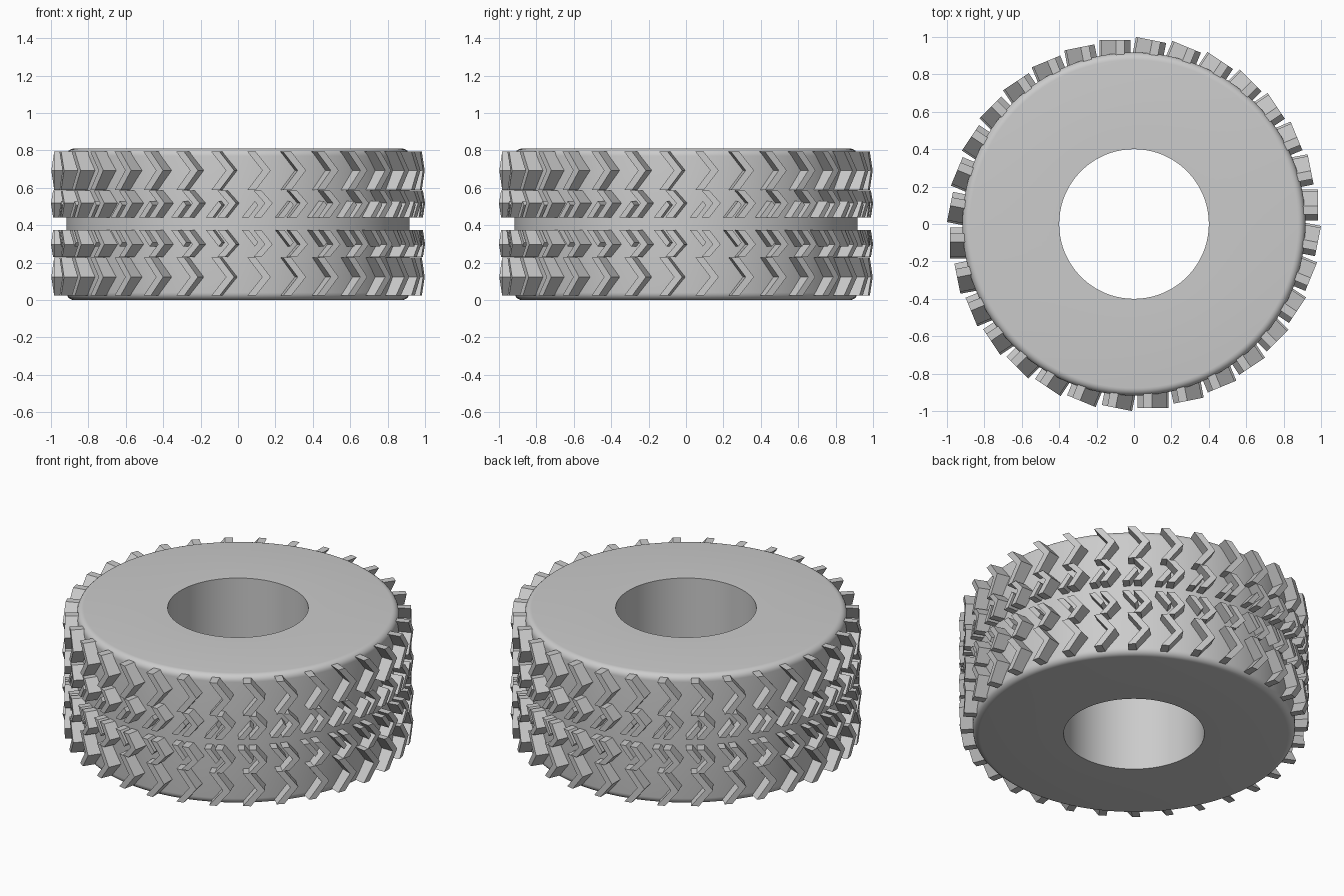
import bpy, bmesh, math
from mathutils import Matrix, Vector

cube = bpy.data.objects.get("Cube")
if cube:
    bpy.data.objects.remove(cube, do_unlink=True)

COUNT = 32          # tread blocks around the tyre
HEIGHT = 0.81
MID = HEIGHT / 2 + 0.003
R_IN, R_OUT = 0.885, 0.983

rubber = bpy.data.materials.new("grey rubber")
rubber.use_nodes = True
rubber.diffuse_color = (0.6, 0.6, 0.6, 1)
rubber.node_tree.nodes["Principled BSDF"].inputs["Base Color"].default_value = (0.6, 0.6, 0.6, 1)


def finish(bm, name):
    bmesh.ops.recalc_face_normals(bm, faces=bm.faces[:])
    mesh = bpy.data.meshes.new(name)
    bm.to_mesh(mesh)
    bm.free()
    mesh.materials.append(rubber)
    obj = bpy.data.objects.new(name, mesh)
    bpy.context.collection.objects.link(obj)
    return obj


def tyre_body():
    """Lathe a closed ring profile with rounded outer shoulders."""
    radius, hole, fillet, steps = 0.917, 0.4, 0.04, 6
    profile = [(hole, HEIGHT), (hole, 0)]
    for centre_z, start in ((fillet, -90), (HEIGHT - fillet, 0)):
        for i in range(steps + 1):
            a = math.radians(start + 90 * i / steps)
            profile.append((radius - fillet + fillet * math.cos(a),
                            centre_z + fillet * math.sin(a)))
    bm = bmesh.new()
    segments = 128
    rings = []
    for s in range(segments):
        a = math.tau * s / segments
        rings.append([bm.verts.new((r * math.cos(a), r * math.sin(a), z)) for r, z in profile])
    n = len(profile)
    for s in range(segments):
        here, there = rings[s], rings[(s + 1) % segments]
        for i in range(n):
            j = (i + 1) % n
            bm.faces.new((here[i], there[i], there[j], here[j]))
    body = finish(bm, "tyre_body")
    bpy.ops.object.select_all(action='DESELECT')
    bpy.context.view_layer.objects.active = body
    body.select_set(True)
    bpy.ops.object.shade_smooth_by_angle(angle=math.radians(35))


def tread_row(name, outlines, side):
    """Extrude flat outlines (along the rim, height from mid) and repeat them."""
    bm = bmesh.new()
    for k in range(COUNT):
        turn = Matrix.Rotation(math.tau * k / COUNT, 4, 'Z')
        for outline in outlines:
            lower, upper = (
                [bm.verts.new(turn @ Vector((t, -r, MID + side * h))) for t, h in outline]
                for r in (R_IN, R_OUT))
            bm.faces.new(lower)
            bm.faces.new(upper)
            n = len(outline)
            for i in range(n):
                j = (i + 1) % n
                bm.faces.new((lower[i], lower[j], upper[j], upper[i]))
    finish(bm, name)


def chevron(tail_low, tip, tail_high, width):
    """Arrow-like outline with tails cut flat, pointing along the rim."""
    path = (tail_low, tip, tail_high)
    return list(path) + [(t - width, h) for t, h in reversed(path)]


# large shoulder chevrons and the paired small blocks beside the centre groove
shoulder = [chevron((0.095, 0.18), (0.175, 0.285), (0.095, 0.385), 0.045)]
inner = [chevron((0.125, 0.033), (0.185, 0.11), (0.125, 0.178), 0.042),
         [(0.02, 0.033), (0.058, 0.033), (0.108, 0.1), (0.09, 0.122)]]

tyre_body()
for label, side in (("upper", 1), ("lower", -1)):
    tread_row(label + "_shoulder_tread", shoulder, side)
    tread_row(label + "_inner_tread", inner, side)
